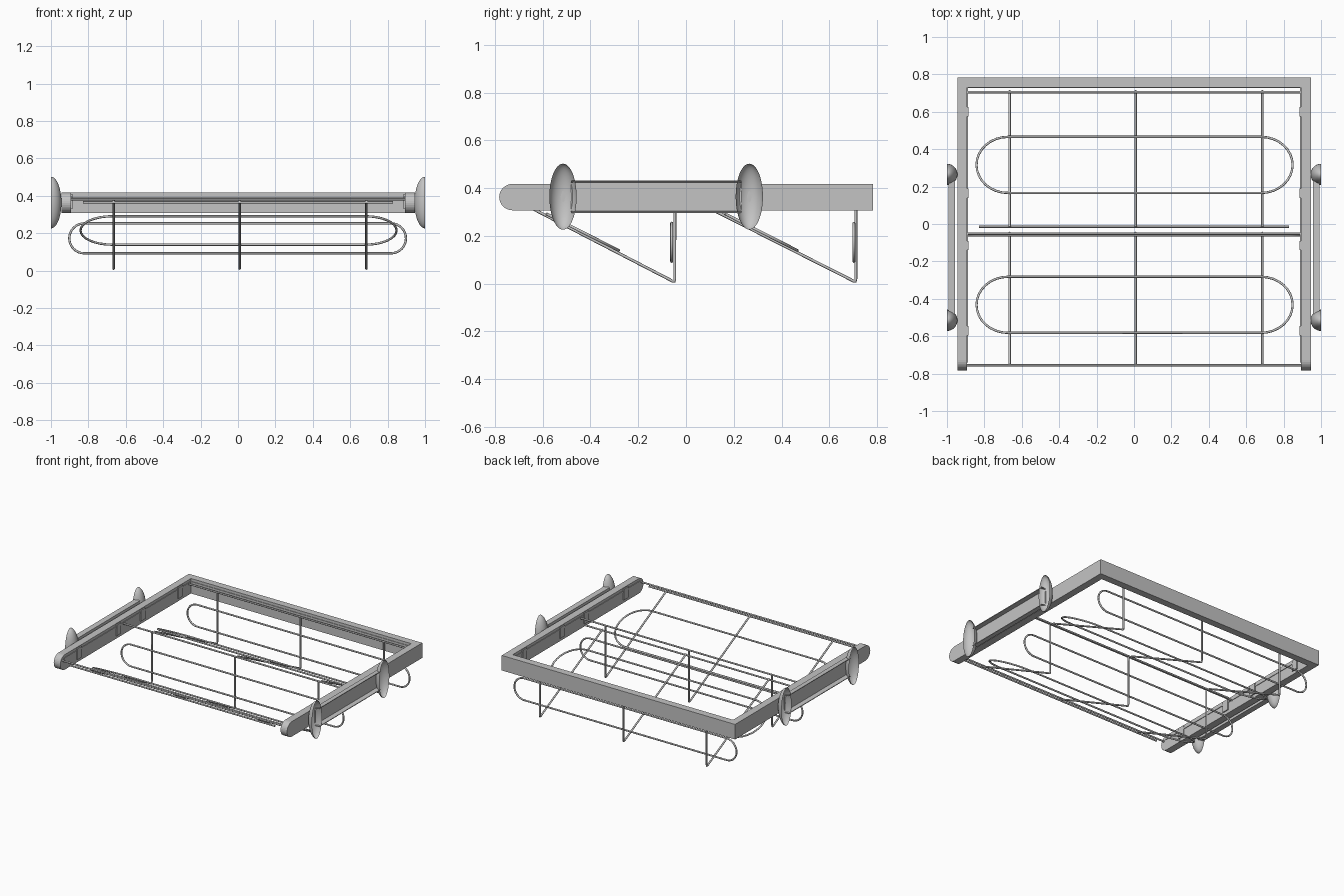
import bpy, bmesh, math
from mathutils import Vector

cube = bpy.data.objects.get("Cube")
if cube:
    bpy.data.objects.remove(cube)

grey = bpy.data.materials.new("satin grey")
grey.use_nodes = True
colour = (0.55, 0.55, 0.55, 1)
grey.diffuse_color = colour
grey.node_tree.nodes["Principled BSDF"].inputs["Base Color"].default_value = colour

INNER, OUTER = 0.892, 0.945          # rail faces
RAIL_LOW, RAIL_TOP = 0.307, 0.417
BACK = 0.782
WIRE = 0.0062


def add_mesh(name, bm, smooth=False):
    bmesh.ops.recalc_face_normals(bm, faces=bm.faces)
    mesh = bpy.data.meshes.new(name)
    bm.to_mesh(mesh)
    bm.free()
    mesh.materials.append(grey)
    for p in mesh.polygons:
        p.use_smooth = smooth
    obj = bpy.data.objects.new(name, mesh)
    bpy.context.collection.objects.link(obj)


def box(name, x0, x1, y0, y1, z0, z1):
    bm = bmesh.new()
    bmesh.ops.create_cube(bm, size=1)
    for v in bm.verts:
        v.co = ((x0 + x1) / 2 + v.co.x * (x1 - x0),
                (y0 + y1) / 2 + v.co.y * (y1 - y0),
                (z0 + z1) / 2 + v.co.z * (z1 - z0))
    add_mesh(name, bm)


def extrude(name, outline, offset):
    bm = bmesh.new()
    face = bm.faces.new([bm.verts.new(p) for p in outline])
    moved = bmesh.ops.extrude_face_region(bm, geom=[face])["geom"]
    verts = [v for v in moved if isinstance(v, bmesh.types.BMVert)]
    bmesh.ops.translate(bm, verts=verts, vec=offset)
    add_mesh(name, bm)


def wire(name, points, closed=False):
    curve = bpy.data.curves.new(name, "CURVE")
    curve.dimensions = "3D"
    curve.bevel_depth = WIRE
    curve.bevel_resolution = 2
    curve.use_fill_caps = True
    spline = curve.splines.new("POLY")
    spline.points.add(len(points) - 1)
    for p, co in zip(spline.points, points):
        p.co = (*co, 1)
    spline.use_cyclic_u = closed
    temp = bpy.data.objects.new(name + "_path", curve)
    bpy.context.collection.objects.link(temp)
    bpy.context.view_layer.update()
    graph = bpy.context.evaluated_depsgraph_get()
    mesh = bpy.data.meshes.new_from_object(temp.evaluated_get(graph))
    bpy.data.objects.remove(temp)
    mesh.materials.clear()
    mesh.materials.append(grey)
    for p in mesh.polygons:
        p.use_smooth = True
    obj = bpy.data.objects.new(name, mesh)
    bpy.context.collection.objects.link(obj)


def loop(name, centre, half_length, radius, up):
    """Long round-ended ring lying in the plane of x and the up direction."""
    points = []
    for side in (1, -1):
        for i in range(17):
            a = side * math.pi / 2 - math.pi * i / 16
            x = side * (half_length - radius) + radius * math.cos(a)
            points.append(Vector(centre) + Vector((x, 0, 0)) + up * radius * math.sin(a))
    wire(name, points, closed=True)


# Frame: back bar and two side rails with rounded front ends
box("back_bar", -OUTER, OUTER, 0.73, BACK, RAIL_LOW, RAIL_TOP)
radius = (RAIL_TOP - RAIL_LOW) / 2
mid = (RAIL_TOP + RAIL_LOW) / 2
for side, label in ((1, "left"), (-1, "right")):
    inner = side * INNER
    outline = [(inner, 0.73, RAIL_LOW), (inner, 0.73, RAIL_TOP)]
    for i in range(17):
        a = math.pi / 2 + math.pi * i / 16
        outline.append((inner, radius - BACK + radius * math.cos(a), mid + radius * math.sin(a)))
    extrude(label + "_rail", outline, (side * (OUTER - INNER), 0, 0))

    # Thin ledge and retaining tabs on the inner face of the rail
    x0, x1 = sorted((inner, inner - side * 0.004))
    box(label + "_ledge", x0, x1, -0.74, 0.73, 0.385, 0.397)
    x0, x1 = sorted((inner, inner - side * 0.008))
    for n, y in enumerate((-0.57, -0.115, 0.165, 0.6)):
        box(f"{label}_tab_{n + 1}", x0, x1, y - 0.025, y + 0.025, 0.33, 0.41)

    # Outer channel, open to the outside, ending inside the cups
    bx, ox = side * 0.956, side * 0.993
    section = [(ox, 0.295), (bx, 0.299), (bx, 0.428), (ox, 0.432)]
    section += [(ox, 0.427), (bx + side * 0.005, 0.423),
                (bx + side * 0.005, 0.304), (ox, 0.3)]
    extrude(label + "_channel", [(x, -0.482, z) for x, z in section], (0, 0.714, 0))

    # Hollow oval cups at both ends of the channel
    for y, end in ((-0.515, "front"), (0.265, "back")):
        bm = bmesh.new()
        bmesh.ops.create_uvsphere(bm, u_segments=32, v_segments=24, radius=1)
        cut = [v for v in bm.verts if v.co.x * side > 0.001]
        bmesh.ops.delete(bm, geom=cut, context="VERTS")
        for v in bm.verts:
            v.co = (side + v.co.x * 0.056, y + v.co.y * 0.057, 0.364 + v.co.z * 0.138)
        add_mesh(f"{label}_{end}_cup", bm, smooth=True)

box("back_ledge", -0.888, 0.888, 0.726, 0.73, 0.385, 0.397)

# Long rods spanning the rails
for name, y, z in (("front", -0.755, 0.382), ("middle", -0.052, 0.386), ("back", 0.705, 0.386)):
    wire(name + "_rod", [(-0.895, y, z), (0.895, y, z)])

# Two wire baskets, one behind the other
slope = Vector((0, -0.71, 0.36)).normalized()
for name, y, top, sloping, upright in (("front", -0.047, -0.757, -0.432, -0.06),
                                       ("back", 0.711, -0.015, 0.316, 0.703)):
    for n, x in enumerate((-0.665, 0.009, 0.686)):
        wire(f"{name}_basket_wire_{n + 1}", [
            (x, top, 0.373), (x, y - 0.02, 0.016), (x, y - 0.01, 0.010),
            (x, y - 0.002, 0.010), (x, y, 0.02), (x, y, 0.386)])
    wire(name + "_basket_top_wire", [(-0.83, top, 0.365), (0.83, top, 0.365)])
    loop(name + "_sloping_loop", (0.003, sloping, 0.215), 0.845, 0.168, slope)
    loop(name + "_upright_loop", (-0.002, upright, 0.173), 0.9, 0.08, Vector((0, 0, 1)))
